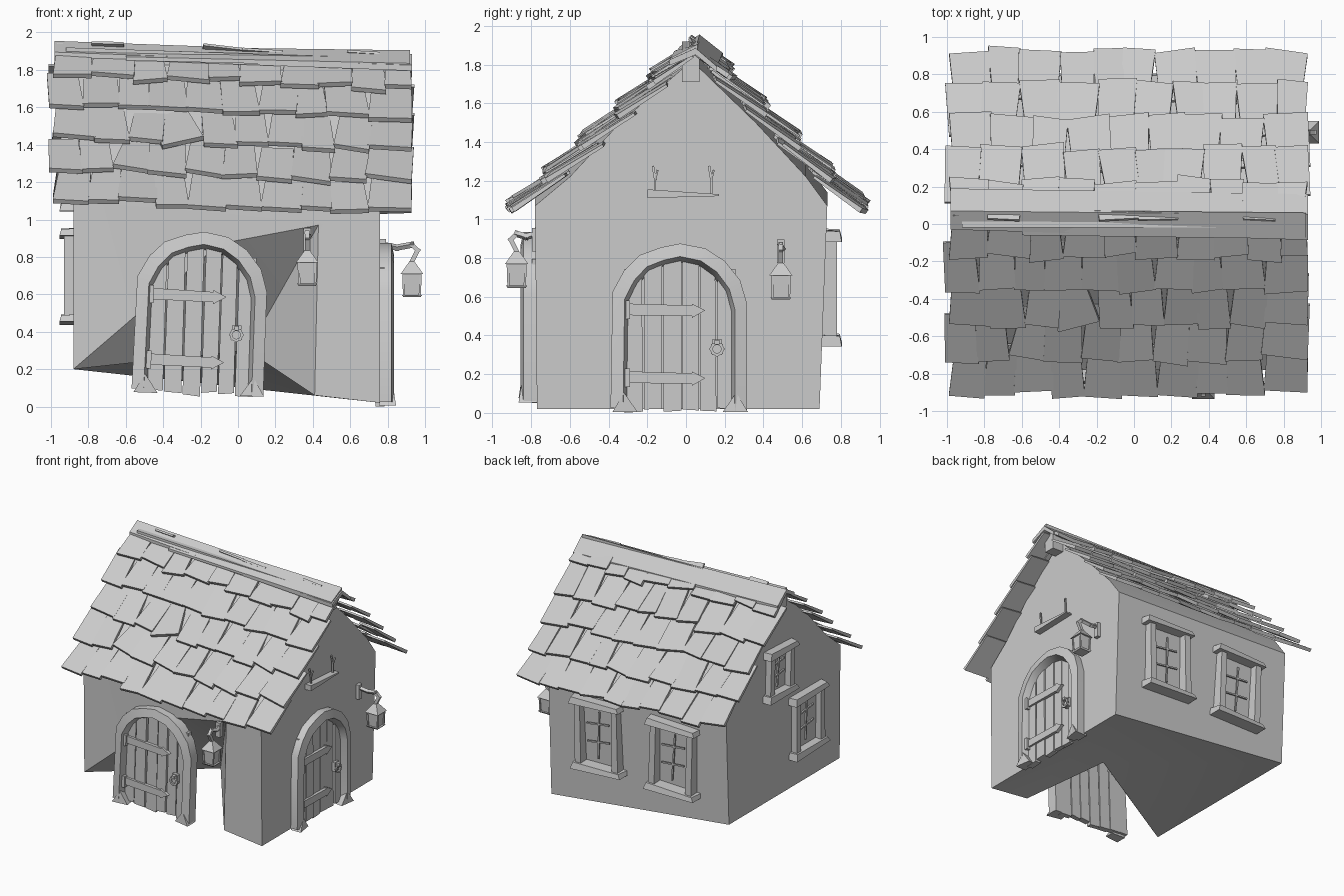
import bpy, bmesh, math, random
from mathutils import Matrix, Vector

if "Cube" in bpy.data.objects:
    bpy.data.objects.remove(bpy.data.objects["Cube"])

random.seed(7)
R = random.uniform
GREY = bpy.data.materials.new("plain grey")
GREY.diffuse_color = (0.6, 0.6, 0.6, 1)
GREY.use_nodes = True
GREY.node_tree.nodes["Principled BSDF"].inputs["Base Color"].default_value = GREY.diffuse_color


def finish(name, bm, angle=30):
    bmesh.ops.recalc_face_normals(bm, faces=bm.faces)
    me = bpy.data.meshes.new(name)
    bm.to_mesh(me)
    bm.free()
    ob = bpy.data.objects.new(name, me)
    bpy.context.collection.objects.link(ob)
    me.materials.append(GREY)
    bpy.ops.object.select_all(action='DESELECT')
    ob.select_set(True)
    bpy.context.view_layer.objects.active = ob
    bpy.ops.object.shade_smooth_by_angle(angle=math.radians(angle))
    return ob


def frame(turn, loc, roll=0):
    """Wall frame: local x along the wall, y up, z outwards."""
    return (Matrix.Translation(loc) @ Matrix.Rotation(math.radians(turn), 4, 'Z')
            @ Matrix.Rotation(math.pi / 2, 4, 'X') @ Matrix.Rotation(math.radians(roll), 4, 'Z'))


def loft(bm, M, a, b):
    """Closed solid between two matching rings of points."""
    va = [bm.verts.new(M @ Vector(p)) for p in a]
    vb = [bm.verts.new(M @ Vector(p)) for p in b]
    n = len(a)
    bm.faces.new(va[::-1])
    bm.faces.new(vb)
    for i in range(n):
        bm.faces.new((va[i], va[(i + 1) % n], vb[(i + 1) % n], vb[i]))


def plate(bm, M, pts, z0, z1):
    loft(bm, M, [(x, y, z0) for x, y in pts], [(x, y, z1) for x, y in pts])


def box(bm, M, x0, x1, y0, y1, z0, z1):
    plate(bm, M, [(x0, y0), (x1, y0), (x1, y1), (x0, y1)], z0, z1)


def rod(bm, M, pts, r):
    for p, q in zip(pts, pts[1:]):
        p, q = Vector(p), Vector(q)
        rot = (q - p).to_track_quat('Z', 'Y').to_matrix().to_4x4()
        box(bm, M @ Matrix.Translation(p) @ rot, -r, r, -r, r, -r, (q - p).length + r)


# House body: gable section swept along x, front wall pushed in behind the door
I = Matrix()
bm = bmesh.new()
sec = [(-.77, .02), (-.78, 1.07), (-.6, 1.22), (-.34, 1.5), (.03, 1.82),
       (.36, 1.5), (.62, 1.22), (.73, 1.07), (.69, .02)]
rt = [bm.verts.new((.76, y, z)) for y, z in sec]
lf = [bm.verts.new((-.88, y, z + (.18 if z < .5 else .07))) for y, z in sec]
bm.faces.new(rt)
bm.faces.new(lf[::-1])
for i in range(1, 8):
    bm.faces.new((rt[i], rt[i + 1], lf[i + 1], lf[i]))
T, F, P, Mid = [bm.verts.new(p) for p in
                ((.43, -.77, .97), (.41, -.77, .06), (.05, -.3, .3), (-.1, -.78, .87))]
A, B, C, D = lf[0], lf[1], rt[1], rt[0]
for f in ((B, Mid, T, C), (C, T, F, D), (A, Mid, B), (A, P, Mid), (Mid, P, T),
          (T, P, F), (A, lf[8], P), (P, lf[8], rt[8]), (P, rt[8], F), (F, rt[8], D)):
    bm.faces.new(f)
finish("house_walls", bm)

# Roof shingles, five overlapping uneven rows on each slope
for side, name in ((-1, "front_shingles"), (1, "back_shingles")):
    bm = bmesh.new()
    eave, top = Vector((0, side * .9 + .01, 1.045)), Vector((0, .05, 1.9))
    d = (top - eave).normalized()
    nrm = Vector((1, 0, 0)).cross(d) * (-side)
    for row in range(5):
        x = -.985 - (row % 2) * .02
        while x < .84:
            w = min(R(.16, .23), .925 - x)
            if .925 - x - w < .1:
                w = .925 - x
            s = row * .247 + R(-.025, .025)
            pos = eave + d * s + Vector((x + w / 2, 0, -.04 * (x + w / 2)))
            ang = R(-.09, .09) if R(0, 1) < .93 or row in (0, 4) else R(-.3, .3)
            ln = R(.3, .36) if row < 4 else .24
            axes = Matrix((Vector((1, 0, -.04)).normalized() * (-side), d, nrm)).transposed().to_4x4()
            M = (Matrix.Translation(pos) @ axes @ Matrix.Rotation(ang, 4, 'Z')
                 @ Matrix.Rotation(R(-.17, -.11), 4, 'X') @ Matrix.Rotation(R(-.05, .05), 4, 'Y'))
            h = w / 2 + .004
            k = R(-.012, .012)
            loft(bm, M, [(-h, k, .015), (h, -k, .015), (h - .01, ln, .015), (-h + .01, ln, .015)],
                 [(-h, k, .042), (h, -k, .042), (h - .01, ln, .03), (-h + .01, ln, .03)])
            x += w
    finish(name, bm)

# Ridge cap boards and beam
bm = bmesh.new()
for a, b in (((-.03, 1.895), (-.085, 1.825)), ((.19, 1.86), (.16, 1.79))):
    loft(bm, I, [(-.98, a[0], a[1]), (-.98, .07, 1.955), (-.98, .07, 1.92), (-.98, a[0], a[1] - .03)],
         [(.93, b[0], b[1]), (.93, .05, 1.885), (.93, .05, 1.85), (.93, b[0], b[1] - .03)])
loft(bm, I, [(-.6, -.06, 1.87), (-.6, .075, 1.925), (-.6, .075, 1.89), (-.6, -.06, 1.85)],
     [(.92, -.08, 1.835), (.92, .06, 1.905), (.92, .06, 1.87), (.92, -.08, 1.815)])
finish("ridge_cap", bm)
bm = bmesh.new()
loft(bm, I, [(-.92, -.02, 1.77), (-.92, .07, 1.77), (-.92, .07, 1.92), (-.92, -.02, 1.92)],
     [(.86, -.02, 1.71), (.86, .07, 1.71), (.86, .07, 1.86), (.86, -.02, 1.86)])
finish("ridge_beam", bm)

# Arched doors
OUT = [(-.36, .02), (-.35, .62), (-.29, .73), (-.21, .81), (-.1, .85), (0, .87), (.13, .845),
       (.23, .78), (.31, .68), (.345, .56), (.345, 0)]


def shrink(u, v, k):
    return (u * k, v if v < .1 else v - (1 - k) * .36 * (v - .3) / .55)


def door(tag, M):
    bm = bmesh.new()
    front, back = [shrink(u, v, .82) for u, v in OUT], [shrink(u, v, .74) for u, v in OUT]
    rings = [[bm.verts.new(M @ Vector((u, v, w))) for u, v in ring]
             for ring, w in ((OUT, -.02), (OUT, .065), (front, .08), (back, 0), (back, -.02))]
    for k in range(5):
        p, q = rings[k], rings[(k + 1) % 5]
        for i in range(len(OUT) - 1):
            bm.faces.new((p[i], p[i + 1], q[i + 1], q[i]))
    for e in (0, -1):
        bm.faces.new([r[e] for r in rings])
    # wedge-shaped feet of the posts
    for s in (-1, 1):
        loft(bm, M, [(s * .35, 0, 0), (s * .23, 0, 0), (s * .29, .1, 0)],
             [(s * .35, 0, .09), (s * .22, 0, .07), (s * .29, .1, .075)])
    finish(tag + "_arch", bm)
    bm = bmesh.new()
    edges = [-.29, -.19, -.09, .01, .1, .19, .29]
    for a, b in zip(edges, edges[1:]):
        m = abs(a + b) / 2
        t = .82 - 1.4 * m * m
        w = R(.015, .03)
        lo = R(-.01, .02)
        plate(bm, M, [(a + .003, lo), (b - .003, lo + R(-.01, .01)), (b - R(.003, .01), t), (a + .003, t)], -.02, w)
    finish(tag + "_planks", bm)
    bm = bmesh.new()
    for v in (.525, .175):
        plate(bm, M, [(-.28, v - .025), (.06, v - .03), (.06, v - .04), (.13, v), (.06, v + .035),
                      (.06, v + .025), (-.28, v + .035)], .02, .045)
        box(bm, M, -.3, -.26, v - .045, v + .05, .02, .06)
    finish(tag + "_hinges", bm)
    # handle: plate with a hanging ring
    bm = bmesh.new()
    box(bm, M, .165, .215, .3, .375, .02, .045)
    ring = [(.19 + .03 * math.sin(a * math.pi / 4), .325 + .03 * math.cos(a * math.pi / 4), .06) for a in range(9)]
    rod(bm, M, ring, .007)
    rod(bm, M, [(.19, .36, .03), (.19, .36, .065)], .012)
    finish(tag + "_handle", bm)


door("front_door", frame(0, (-.21, -.775, .065), -2))
door("side_door", frame(90, (.755, -.03, .005)))


# Windows: sills, jambs and crooked lattice sticks
def window(tag, M, w=.46, h=.54):
    bm = bmesh.new()
    a, b = w / 2, h / 2
    for s in (-1, 1):
        loft(bm, M, [(-a, s * b - .03, -.04), (a, s * b - .02, -.04), (a, s * b + .02, -.04), (-a, s * b + .03, -.04)],
             [(-a, s * b - .03, .08), (a, s * b - .02, .08), (a - .02, s * b + .015, .07), (-a + .02, s * b + .025, .07)])
        c = s * (a - .06)
        plate(bm, M, [(c - .03, -b), (c + .025, -b), (c + .03, b), (c - .02, b)], -.04, .055)
    finish(tag + "_frame", bm)
    bm = bmesh.new()
    rod(bm, M, [(-.01, -b * .7, .01), (.01, b * .7, .01)], .006)
    for v in (-.25, .3):
        rod(bm, M, [(-a * .45, b * v, .01), (a * .4, b * v + .02, .01)], .006)
    finish(tag + "_lattice", bm)


window("back_window_right", frame(180, (.29, .725, .65), 2))
window("back_window_left", frame(180, (-.4, .725, .65), -1))
window("left_window_lower", frame(-90, (-.875, -.32, .7), 1), .44, .46)
window("left_window_upper", frame(-90, (-.875, .05, 1.25), -1), .38, .36)


# Lanterns on hooked brackets
def lantern(tag, M, w):
    bm = bmesh.new()
    sq = lambda r, v: [(-r, v, w - r), (r, v, w - r), (r, v, w + r), (-r, v, w + r)]
    loft(bm, M, sq(.046, 0), sq(.054, .012))
    loft(bm, M, sq(.038, .01), sq(.046, .13))
    loft(bm, M, sq(.06, .125), sq(.014, .19))
    for sx in (-1, 1):
        for sz in (-1, 1):
            rod(bm, M, [(sx * .042, .01, w + sz * .042), (sx * .046, .13, w + sz * .046)], .006)
    finish(tag + "_lamp", bm)
    bm = bmesh.new()
    box(bm, M, -.02, .02, .19, .31, -.02, .02)
    rod(bm, M, [(0, .28, 0), (.01, .265, w * .5), (0, .28, w), (0, .25, w + .03), (0, .19, w)], .012)
    finish(tag + "_bracket", bm)


lantern("front_lantern", frame(0, (.37, -.775, .645)), .1)
lantern("side_lantern", frame(90, (.77, .49, .585)), .16)

# Wedge shelf with two hooks above the side door
M = frame(90, (.755, 0, 0))
bm = bmesh.new()
plate(bm, M, [(-.2, 1.11), (.17, 1.12), (.17, 1.13), (-.2, 1.155)], -.02, .06)
for u in (-.16, .13):
    rod(bm, M, [(u, 1.14, .03), (u, 1.21, .03), (u - .01, 1.27, .025)], .006)
    rod(bm, M, [(u, 1.2, .03), (u + .012, 1.25, .04)], .005)
finish("wall_shelf", bm)
